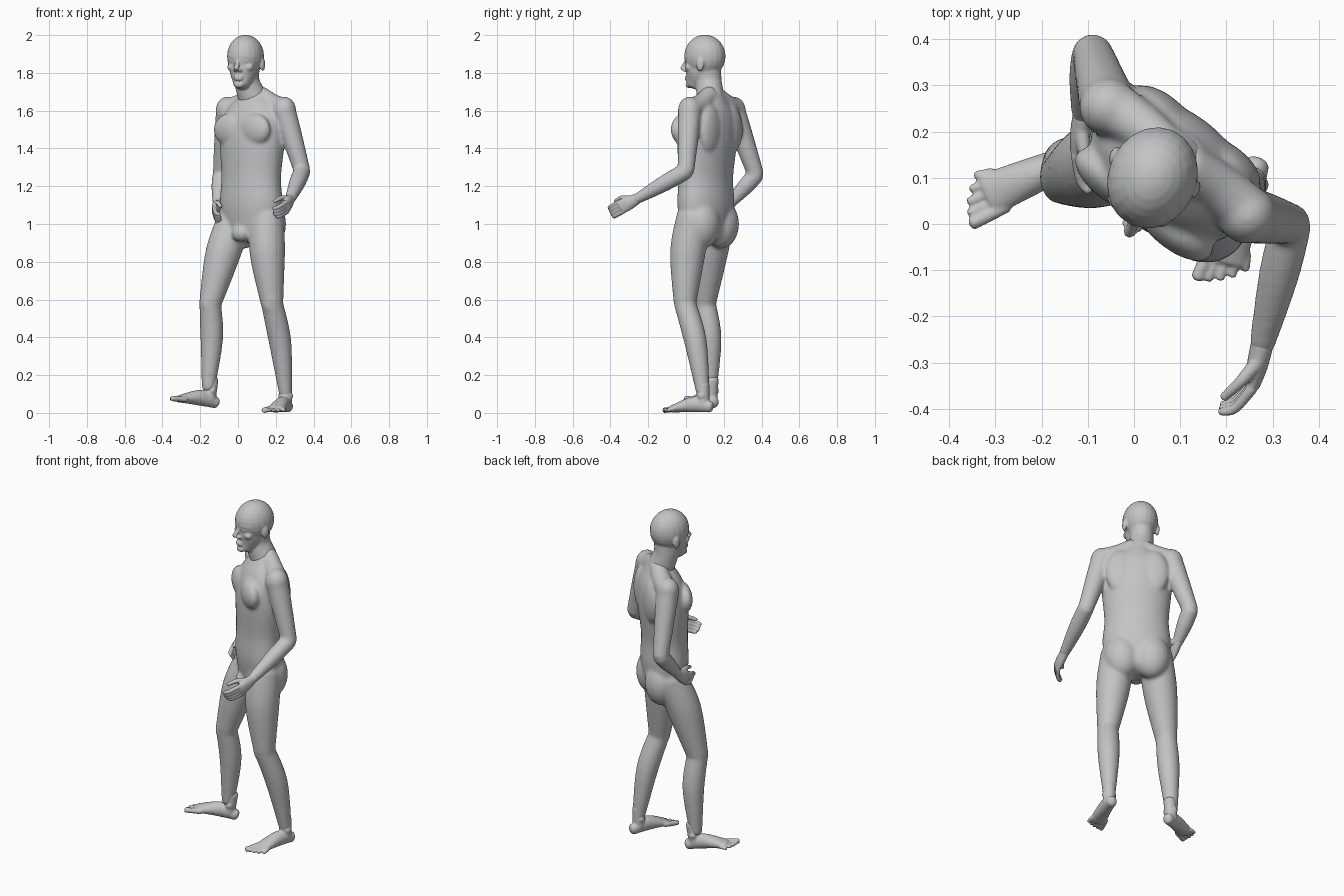
import bpy, bmesh, math
from mathutils import Vector, Matrix

cube = bpy.data.objects.get("Cube")
if cube:
    bpy.data.objects.remove(cube, do_unlink=True)

grey = (.55, .55, .55, 1)
skin = bpy.data.materials.new("plain_grey")
skin.use_nodes = True
skin.diffuse_color = grey
skin.node_tree.nodes["Principled BSDF"].inputs["Base Color"].default_value = grey


def frame(location, yaw, pitch=0):
    turn = Matrix.Rotation(yaw, 4, "Z") @ Matrix.Rotation(pitch, 4, "X")
    return Matrix.Translation(location) @ turn


WORLD = Matrix.Identity(4)
TORSO = frame((.07, .105, 1), -.66)
HEAD = frame((.04, .1, 1.8), -.4)
FORWARD = TORSO.to_3x3() @ Vector((0, -1, 0))


def smooth_rows(rows, steps=5):
    """Fill in a smooth curve through rows of any length."""
    result = []
    last = len(rows) - 1
    for index in range(last):
        start, end = rows[index], rows[index + 1]
        before, after = rows[max(index - 1, 0)], rows[min(index + 2, last)]
        leave = start + (end - before) / 6
        arrive = end - (after - start) / 6
        for step in range(steps):
            t = step / steps
            u = 1 - t
            result.append(start * u ** 3 + leave * (3 * u * u * t)
                          + arrive * (3 * u * t * t) + end * t ** 3)
    return result + [rows[-1]]


def tube(bm, points, widths, depths=None, matrix=WORLD, side=(1, 0, 0), sides=20):
    """Round-ended oval tube along points, with half widths and half depths."""
    depths = depths or widths
    rows = smooth_rows([Vector((*p, w, d)) for p, w, d in zip(points, widths, depths)])
    centres = [Vector(row[:3]) for row in rows]
    side = Vector(side)
    last = len(rows) - 1
    rings = []
    for index, row in enumerate(rows):
        width, depth = row[3], row[4]
        along = (centres[min(index + 1, last)] - centres[max(index - 1, 0)]).normalized()
        across = (side - along * along.dot(side)).normalized()
        through = along.cross(across)
        bends = [0]
        if index == 0:
            bends = [-3, -2, -1, 0]
        elif index == last:
            bends = [0, 1, 2, 3]
        for bend in bends:
            angle = bend * .45
            centre = centres[index] + along * (.6 * min(width, depth) * math.sin(angle))
            ring = []
            for corner in range(sides):
                turn = math.tau * corner / sides
                offset = across * (width * math.cos(turn)) + through * (depth * math.sin(turn))
                ring.append(bm.verts.new(matrix @ (centre + offset * math.cos(angle))))
            rings.append(ring)
    for lower, upper in zip(rings, rings[1:]):
        for corner in range(sides):
            following = (corner + 1) % sides
            bm.faces.new((lower[corner], lower[following], upper[following], upper[corner]))
    bm.faces.new(rings[0][::-1])
    bm.faces.new(rings[-1])


def blob(bm, location, size, matrix=WORLD):
    placed = matrix @ Matrix.Translation(location) @ Matrix.Diagonal((*size, 1))
    bmesh.ops.create_uvsphere(bm, u_segments=20, v_segments=14, radius=1, matrix=placed)


def limb(bm, start, end, widths, bow=0):
    """Limb segment whose muscle bows towards the front or back."""
    belly = start.lerp(end, .42) + FORWARD * bow
    tube(bm, [start, belly, end], widths)


def finish(name, bm, voxel, iterations):
    """Fuse the overlapping forms into one smooth skin."""
    bmesh.ops.recalc_face_normals(bm, faces=bm.faces)
    mesh = bpy.data.meshes.new(name)
    bm.to_mesh(mesh)
    bm.free()
    mesh.materials.append(skin)
    part = bpy.data.objects.new(name, mesh)
    bpy.context.collection.objects.link(part)
    fuse = part.modifiers.new("fuse", "REMESH")
    fuse.mode = "VOXEL"
    fuse.voxel_size = voxel
    fuse.use_smooth_shade = True
    soften = part.modifiers.new("soften", "SMOOTH")
    soften.iterations = iterations


def foot(name, outer, matrix):
    """Foot pointing along its own -y, with the small toe on the outer side."""
    bm = bmesh.new()
    tube(bm, [(0, .04, .032), (0, -.05, .045), (0, -.175, .02)],
         [.028, .038, .048], [.03, .042, .018], matrix)
    tube(bm, [(0, 0, .15), (0, 0, .04)], [.034, .034], matrix=matrix)
    for ankle_side in (-1, 1):
        blob(bm, (ankle_side * .028, 0, .09), (.012, .018, .018), matrix)
    for toe in range(5):
        x = outer * (.02 * toe - .038)
        radius = .01 if toe else .015
        tip = .003 * toe * toe - .23
        tube(bm, [(x, -.15, .022), (x * 1.15, tip, .014)], [radius, radius],
             matrix=matrix, sides=12)
    finish(name, bm, .005, 3)


def hand(name, wrist, knuckle, tip):
    """Half-closed hand with the thumb on its upper side."""
    bm = bmesh.new()
    reach = (knuckle - wrist).normalized()
    up = Vector((0, 0, 1))
    up = (up - reach * reach.z).normalized()
    tube(bm, [wrist - reach * .02, wrist.lerp(knuckle, .5), knuckle],
         [.026, .037, .038], [.025, .023, .016], side=up)
    bend = knuckle.lerp(tip, .5) + reach * .02
    for finger in range(4):
        shift = up * (.028 - .0185 * finger)
        end = tip.lerp(bend, .3) if finger == 3 else tip
        tube(bm, [knuckle + shift, bend + shift, end + shift * .9],
             [.012, .011, .009], side=up, sides=12)
    root = wrist.lerp(knuckle, .3) + up * .018
    thumb_tip = tip + (up - reach) * .045
    tube(bm, [root, root.lerp(thumb_tip, .5) + up * .012, thumb_tip],
         [.017, .013, .01], side=up, sides=12)
    finish(name, bm, .004, 2)


# Torso
body = bmesh.new()
tube(body, [(0, 0, -.04), (0, 0, .1), (0, 0, .25), (0, .01, .45), (0, .025, .58), (0, .035, .67)],
     [.16, .186, .176, .192, .178, .09], [.105, .125, .122, .134, .115, .07], TORSO, sides=32)
blob(body, (0, -.09, -.05), (.05, .045, .045), TORSO)
for s in (-1, 1):
    # Chest, shoulder blade, buttock and shoulder slope
    blob(body, (s * .085, -.08, .5), (.1, .046, .085), TORSO)
    blob(body, (s * .09, .1, .5), (.085, .042, .13), TORSO)
    blob(body, (s * .08, .042, 0), (.1, .09, .13), TORSO)
    tube(body, [(s * .02, .045, .69), (s * .1, .05, .64), (s * .18, .045, .61)],
         [.045, .052, .058], matrix=TORSO, side=(0, 1, 0))

# Arms, legs and hands, each side posed by its joints
poses = {
    "left": (1, (.34, 0, 1.28), (.276, -.265, 1.13), (.258, -.345, 1.09),
             (.19, -.395, 1.06), (.18, -.006, .58), (.252, .09, .1)),
    "right": (-1, (-.09, .37, 1.26), (-.108, .235, 1.11), (-.122, .165, 1.06),
              (-.095, .085, 1.03), (-.147, .1, .58), (-.157, .13, .13)),
}
for label, (s, *joints) in poses.items():
    elbow, wrist, knuckle, tip, knee, ankle = map(Vector, joints)
    shoulder = TORSO @ Vector((s * .19, .04, .6))
    hip = TORSO @ Vector((s * .105, 0, .04))
    blob(body, shoulder, (.064, .064, .075))
    limb(body, shoulder, elbow, [.062, .056, .044])
    limb(body, elbow, wrist, [.045, .044, .028])
    limb(body, hip, knee, [.09, .094, .06], .015)
    limb(body, knee, ankle, [.058, .06, .035], -.02)
    blob(body, knee + FORWARD * .025, (.036, .036, .055))
    hand(label + "_hand", wrist, knuckle, tip)
finish("body", body, .008, 14)

# Feet
foot("left_foot", 1, frame((.252, .09, 0), -.32))
foot("right_foot", -1, frame((-.158, .13, .028), -1.17, -.15))

# Skull, jaw and neck
head = bmesh.new()
blob(head, (0, 0, .088), (.096, .112, .114), HEAD)
tube(head, [(0, -.06, -.058), (0, -.034, 0), (0, -.014, .11)],
     [.044, .071, .086], [.044, .073, .09], HEAD)
tube(head, [(0, .02, .02), (0, .022, -.05), (.025, .045, -.14)],
     [.066, .066, .08], [.068, .07, .074], HEAD)
# Chin, nose and lips
blob(head, (0, -.09, -.063), (.028, .018, .018), HEAD)
tube(head, [(0, -.1, .07), (0, -.128, .022)], [.01, .014], matrix=HEAD, sides=12)
for lip in (-.022, -.034):
    blob(head, (0, -.1, lip), (.025, .013, .007), HEAD)
for s in (-1, 1):
    # Nostril, brow, eye, cheek and ear
    blob(head, (s * .014, -.11, .014), (.01, .013, .009), HEAD)
    tube(head, [(s * .012, -.1, .082), (s * .036, -.094, .088), (s * .062, -.074, .08)],
         [.009, .01, .009], matrix=HEAD, side=(0, 0, 1), sides=12)
    blob(head, (s * .034, -.088, .06), (.017, .012, .009), HEAD)
    blob(head, (s * .048, -.07, .03), (.026, .024, .022), HEAD)
    blob(head, (s * .094, .012, .045), (.011, .021, .036), HEAD)
finish("head", head, .005, 5)
